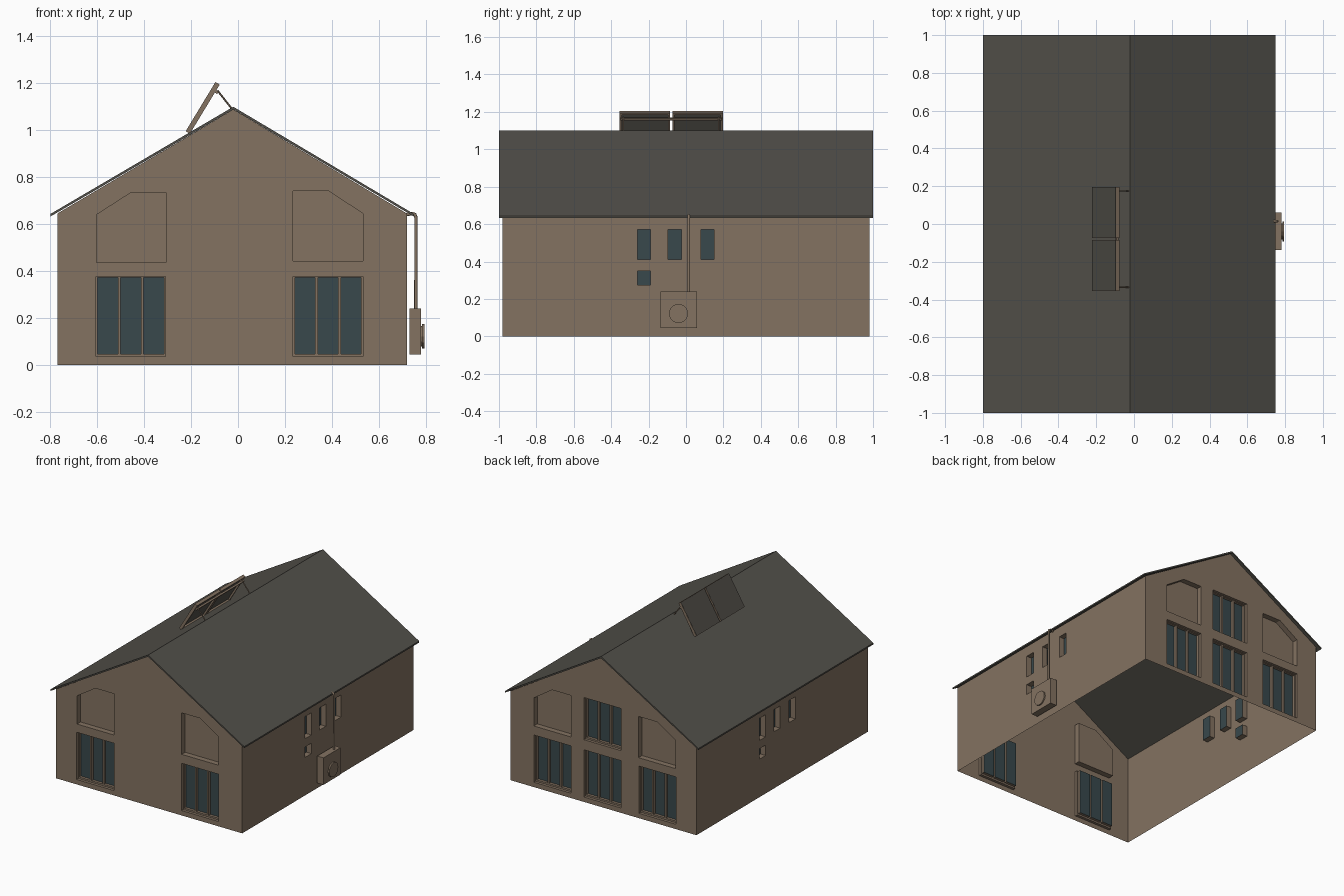
import bpy, bmesh, math
from mathutils import Matrix, Vector

if "Cube" in bpy.data.objects:
    bpy.data.objects.remove(bpy.data.objects["Cube"])


def material(name, rgb):
    m = bpy.data.materials.new(name)
    m.diffuse_color = (*rgb, 1)
    m.use_nodes = True
    m.node_tree.nodes["Principled BSDF"].inputs["Base Color"].default_value = m.diffuse_color
    return m


CLAD = material("cladding", (0.23, 0.17, 0.12))
ROOF = material("roofing", (0.085, 0.08, 0.068))
GLASS = material("glass", (0.04, 0.065, 0.072))


def finish(name, bm, *mats):
    me = bpy.data.meshes.new(name)
    bm.to_mesh(me)
    bm.free()
    for m in mats:
        me.materials.append(m)
    ob = bpy.data.objects.new(name, me)
    bpy.context.collection.objects.link(ob)
    return ob


def box(name, lo, hi, mat, matrix=Matrix()):
    bm = bmesh.new()
    bmesh.ops.create_cube(bm, size=1)
    lo, hi = Vector(lo), Vector(hi)
    for v in bm.verts:
        v.co = matrix @ ((lo + hi) / 2 + v.co * (hi - lo))
    return finish(name, bm, mat)


def cylinder(name, a, b, r, mat, sides=12):
    a, b = Vector(a), Vector(b)
    bm = bmesh.new()
    turn = (b - a).to_track_quat('Z', 'Y').to_matrix().to_4x4()
    bmesh.ops.create_cone(bm, cap_ends=True, segments=sides, radius1=r, radius2=r,
                          depth=(b - a).length,
                          matrix=Matrix.Translation((a + b) / 2) @ turn)
    return finish(name, bm, mat)


# Openings are (counter-clockwise loop, extra depth, nested openings, material slot)
def rect(u0, v0, u1, v1):
    return [(u0, v0), (u1, v0), (u1, v1), (u0, v1)]


def window(u, v0, v1):
    panes = [(rect(u + .007 + .098 * i, v0 + .012, u + .093 + .098 * i, v1 - .004), .02, [], 1)
             for i in range(3)]
    return (rect(u, v0, u + .297, v1), .02, panes, 0)


def slit(u, v0, v1):
    return (rect(u, v0, u + .07, v1), .04, [], 1)


def flip(op):
    loop, depth, subs, mat = op
    return ([(-u, v) for u, v in reversed(loop)], depth, [flip(s) for s in subs], mat)


def surface(bm, loop, depth, holes, mat):
    """Flat face with recessed holes, looking along +z."""
    edges = []
    for ring in [loop] + [h[0] for h in holes]:
        vs = [bm.verts.new((u, v, -depth)) for u, v in ring]
        edges += [bm.edges.new((vs[i - 1], vs[i])) for i in range(len(vs))]
    res = bmesh.ops.triangle_fill(bm, edges=edges, use_beauty=True, normal=(0, 0, 1))
    for f in res["geom"]:
        if isinstance(f, bmesh.types.BMFace):
            f.material_index = mat
            f.normal_update()
            if f.normal.z < 0:
                f.normal_flip()
    for ring, extra, subs, sub_mat in holes:
        d = depth + extra
        for i, b in enumerate(ring):
            a = ring[i - 1]
            bm.faces.new([bm.verts.new(p) for p in
                          ((*a, -depth), (*b, -depth), (*b, -d), (*a, -d))])
        surface(bm, ring, d, subs, sub_mat)


def wall(name, loop, holes, turn, offset):
    bm = bmesh.new()
    surface(bm, loop, 0, holes, 0)
    bmesh.ops.remove_doubles(bm, verts=bm.verts[:], dist=1e-5)
    bm.transform(Matrix.Translation(offset) @ Matrix.Rotation(math.radians(turn), 4, 'Z')
                 @ Matrix.Rotation(math.pi / 2, 4, 'X'))
    finish(name, bm, CLAD, GLASS)


# Gable walls
gable = [(-.77, 0), (.72, 0), (.72, .645), (-.02, 1.088), (-.77, .645)]
blind_l = ([(-.603, .437), (-.306, .437), (-.306, .735), (-.455, .735), (-.603, .64)], .04, [], 0)
blind_r = ([(.235, .442), (.532, .442), (.532, .645), (.385, .742), (.235, .742)], .04, [], 0)
sides = [window(-.605, .035, .377), window(.235, .035, .377), blind_l, blind_r]
middle = [window(-.165, .035, .377), window(-.165, .45, .755)]
wall("front_wall", gable, sides, 0, (0, -.98, 0))
wall("back_wall", [(-u, v) for u, v in reversed(gable)],
     [flip(o) for o in sides + middle], 180, (0, .98, 0))

# Long walls with narrow windows
slits = [slit(u, .41, .57) for u in (-.26, -.095, .08)] + [slit(-.26, .275, .35)]
long_wall = rect(-.98, 0, .98, .645)
wall("right_wall", long_wall, slits, 90, (.72, 0, 0))
wall("left_wall", long_wall, slits, -90, (-.77, 0, 0))

# Roof
bm = bmesh.new()
section = [(-.80, .632), (-.02, 1.088), (.75, .632), (.75, .643), (-.02, 1.1), (-.80, .643)]
ends = [[bm.verts.new((x, y, z)) for x, z in section] for y in (-1, 1)]
for i in range(6):
    bm.faces.new((ends[0][i - 1], ends[0][i], ends[1][i], ends[1][i - 1]))
for e in ends:
    bm.faces.new((e[0], e[1], e[4], e[5]))
    bm.faces.new((e[1], e[2], e[3], e[4]))
bmesh.ops.recalc_face_normals(bm, faces=bm.faces[:])
finish("roof", bm, ROOF)

# Tilted solar panels: dark sheet in a rim
tilt = Matrix.Translation((-.205, 0, .985)) @ Matrix.Rotation(math.radians(-58.8), 4, 'Y')
L, W = .245, .012
for n, (y0, y1) in enumerate([(-.355, -.085), (-.073, .197)], 1):
    box(f"solar_sheet_{n}", (.002, y0 + .002, .012), (L - .002, y1 - .002, .021), ROOF, tilt)
    for part, lo, hi in [("bottom", (0, y0), (W, y1)), ("top", (L - W, y0), (L, y1)),
                         ("near", (W, y0), (L - W, y0 + W)), ("far", (W, y1 - W), (L - W, y1))]:
        box(f"solar_rim_{part}_{n}", (*lo, 0), (*hi, .02), CLAD, tilt)

# Solar rail and struts
box("solar_rail", (.205, -.35, -.012), (.217, .192, 0), CLAD, tilt)
for n, y in enumerate((-.335, .175), 1):
    cylinder(f"solar_strut_{n}", (-.088, y, 1.17), (-.025, y, 1.09), .004, CLAD, 6)

# Heat pump with fan cover
box("heat_pump", (.73, -.137, .045), (.78, .06, .24), CLAD)
cylinder("fan_neck", (.779, -.04, .122), (.786, -.04, .122), .043, CLAD)
cylinder("fan_cover", (.785, -.04, .122), (.795, -.04, .122), .052, CLAD)

# Pipe rising to the eave
cu = bpy.data.curves.new("pump_pipe", 'CURVE')
cu.dimensions = '3D'
cu.bevel_depth = .007
cu.bevel_resolution = 2
cu.use_fill_caps = True
path = [(.758, .015, .235), (.758, .015, .63), (.754, .015, .641), (.745, .015, .645), (.715, .015, .64)]
sp = cu.splines.new('POLY')
sp.points.add(len(path) - 1)
for p, co in zip(sp.points, path):
    p.co = (*co, 1)
cu.materials.append(CLAD)
bpy.context.collection.objects.link(bpy.data.objects.new("pump_pipe", cu))
